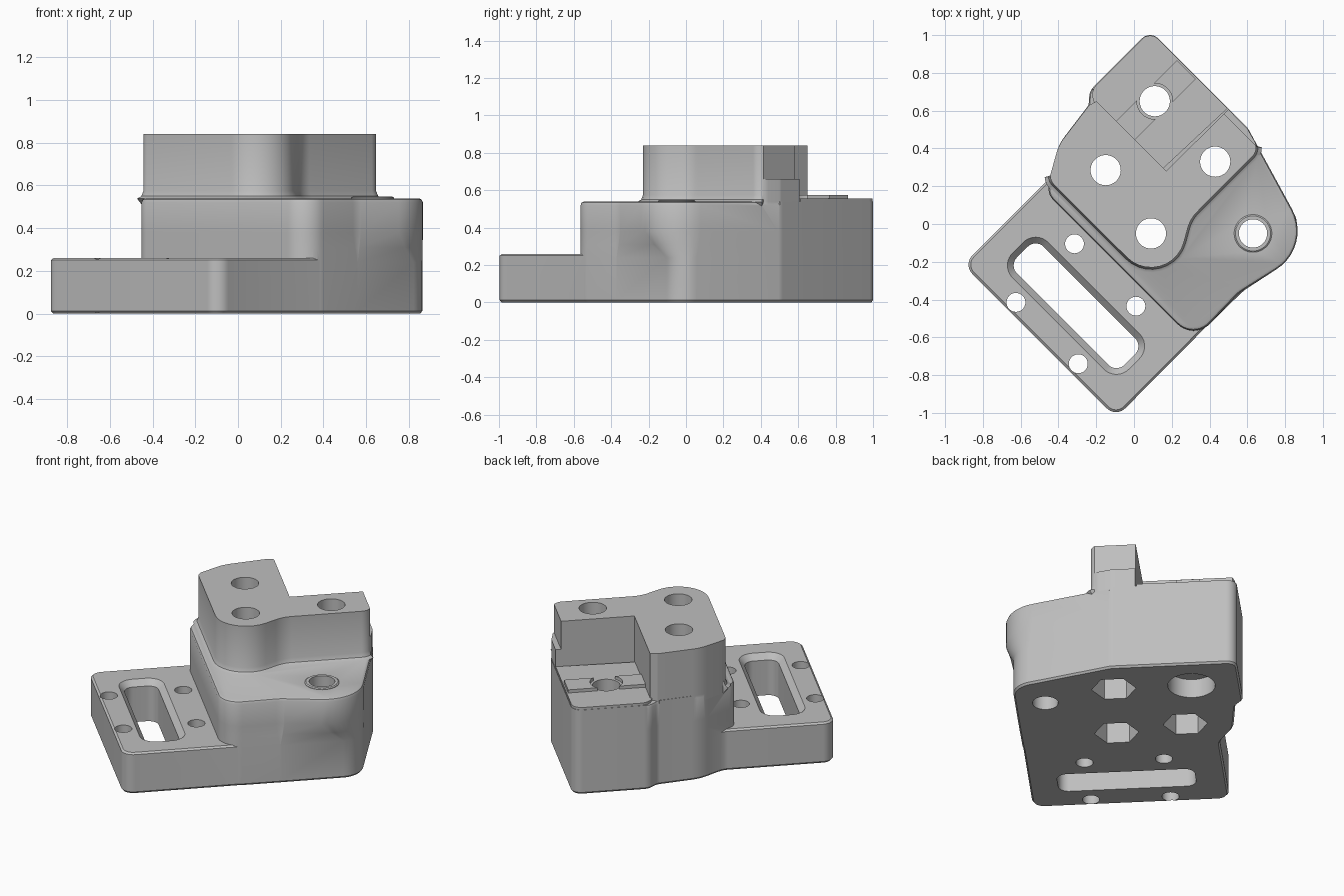
import bpy, bmesh, math
from mathutils import Vector as V

cube = bpy.data.objects.get("Cube")
if cube:
    bpy.data.objects.remove(cube, do_unlink=True)

grey = bpy.data.materials.new("plain grey")
grey.use_nodes = True
GREY = (0.52, 0.52, 0.52, 1)
grey.diffuse_color = GREY
grey.node_tree.nodes["Principled BSDF"].inputs["Base Color"].default_value = GREY


def rounded(corners, n=10):
    """Counter-clockwise outline with each (x, y, radius) corner rounded."""
    out = []
    for i, (x, y, r) in enumerate(corners):
        p = V((x, y))
        if r == 0:
            out.append(p)
            continue
        a = (V(corners[i - 1][:2]) - p).normalized()
        b = (V(corners[(i + 1) % len(corners)][:2]) - p).normalized()
        half = a.angle(b) / 2
        centre = p + (a + b).normalized() * r / math.sin(half)
        reach = r / math.tan(half)
        start, end = p + a * reach - centre, p + b * reach - centre
        sweep = start.angle_signed(end)
        for k in range(n + 1):
            t = -sweep * k / n
            c, s = math.cos(t), math.sin(t)
            out.append(centre + V((c * start.x - s * start.y, s * start.x + c * start.y)))
    return out


def offset(pts, d, rule=lambda n: True):
    """Move outline points outward by d where the rule accepts the normal."""
    out = []
    for i, p in enumerate(pts):
        t = (pts[(i + 1) % len(pts)] - pts[i - 1]).normalized()
        n = V((t.y, -t.x))
        out.append(p + n * d if rule(n) else p)
    return out


def loft(name, rings):
    """Closed solid through rings of (outline, z)."""
    bm = bmesh.new()
    loops = [[bm.verts.new((p.x, p.y, z)) for p in pts] for pts, z in rings]
    m = len(loops[0])
    for lo, hi in zip(loops, loops[1:]):
        for i in range(m):
            j = (i + 1) % m
            bm.faces.new((lo[i], lo[j], hi[j], hi[i]))
    bm.faces.new(loops[0][::-1])
    bm.faces.new(loops[-1])
    bmesh.ops.recalc_face_normals(bm, faces=bm.faces)
    me = bpy.data.meshes.new(name)
    bm.to_mesh(me)
    bm.free()
    me.materials.append(grey)
    ob = bpy.data.objects.new(name, me)
    bpy.context.collection.objects.link(ob)
    return ob


def circle(x, y, r, n=40, turn=0):
    return [V((x + r * math.cos(turn + k * math.tau / n),
               y + r * math.sin(turn + k * math.tau / n))) for k in range(n)]


def diagonal_box(x, y, half_u, half_v, r=0):
    """Rectangle with u along (1, -1) and v along (1, 1)."""
    q = math.sqrt(0.5)
    return rounded([(x + q * (u * half_u + v * half_v), y + q * (v * half_v - u * half_u), r)
                    for u, v in ((-1, -1), (1, -1), (1, 1), (-1, 1))])


def combine(target, tool, operation):
    mod = target.modifiers.new(tool.name, "BOOLEAN")
    mod.operation, mod.solver, mod.object = operation, "EXACT", tool
    bpy.ops.object.select_all(action="DESELECT")
    bpy.context.view_layer.objects.active = target
    target.select_set(True)
    bpy.ops.object.modifier_apply(modifier=mod.name)
    bpy.data.objects.remove(tool, do_unlink=True)


# Main body: straight lower flank, swelling into a round lobe higher up
back = [(.603, .507, .1), (.085, 1.025, .06), (-.235, .705, .08), (-.24, .63, .05),
        (-.40, .42, .25)]
front = [(-.46, .16, .08), (.315, -.615, .12)]
lower = rounded(front + [(.56, -.372, .2), (.896, -.034, .14)] + back)
upper = rounded(front + [(.555, -.365, .2), (.945, -.12, .24)] + back)
blend = [a.lerp(b, .6) for a, b in zip(lower, upper)]
edged = lambda n: n.y < .55
body = loft("bracket_body", [
    (offset(lower, -.01), 0), (lower, .012), (lower, .24), (blend, .31), (upper, .38),
    (upper, .52), (offset(upper, -.006, edged), .534), (offset(upper, -.018, edged), .54)])

# Slotted mounting plate
plate = rounded([(-.095, -1.025, .07), (.385, -.541, 0), (.3, -.2, 0), (-.39, .36, 0),
                 (-.45, .24, .08), (-.905, -.215, .07)])
combine(body, loft("mounting_plate", [
    (offset(plate, -.01), 0), (plate, .012), (plate, .25), (offset(plate, -.012), .26)]), "UNION")

# Raised block with a flared foot along its front
tier = rounded([(-.45, .235, .06), (.183, -.397, .18), (.298, .028, .2), (.664, .394, .07),
                (.6, .505, .06), (.5, .607, 0), (.17, .28, 0), (-.2, .65, 0),
                (-.238, .628, .01), (-.398, .42, .25)])
facing = lambda n: n.y < 0
combine(body, loft("raised_block", [
    (tier, .5), (offset(tier, .03, facing), .538), (offset(tier, .01, facing), .55),
    (tier, .575), (tier, .84)]), "UNION")

# Rear ledge, its two pads and the insert rim
ledge = rounded([(.15, .29, 0), (.495, .612, 0), (.085, 1.022, .06), (-.232, .705, .08),
                 (-.21, .64, 0)])
combine(body, loft("rear_ledge", [(ledge, .5), (ledge, .555)]), "UNION")
pads = loft("ledge_pads", [(diagonal_box(.115, .655, .07, .23), z) for z in (.53, .575)])
gap = diagonal_box(.115, .655, .2, .055)
combine(pads, loft("pad_gap", [(gap, .5), (gap, .6)]), "DIFFERENCE")
combine(pads, loft("pad_bore", [(circle(.11, .65, .095), .5), (circle(.11, .65, .095), .6)]),
        "DIFFERENCE")
combine(body, pads, "UNION")
combine(body, loft("insert_rim", [(circle(.63, -.05, .1), .5), (circle(.63, -.05, .1), .543),
                                  (circle(.63, -.05, .093), .548)]), "UNION")

# Shallow relief on the end of the raised arm
relief = diagonal_box(.63, .63, .4, .141)
combine(body, loft("arm_relief", [(relief, .66), (relief, .9)]), "DIFFERENCE")

# Chamfered slot through the plate
slot = diagonal_box(-.307, -.433, .402, .1, .06)
combine(body, loft("plate_slot", [
    (slot, -.1), (slot, .225), (offset(slot, .033), .26), (offset(slot, .033), .3)]), "DIFFERENCE")

# Through holes, nut pockets and counterbore
nut_holes = [(-.15, .285), (.09, -.05), (.43, .33)]
plate_holes = [(-.315, -.105), (.01, -.435), (-.625, -.415), (-.295, -.74)]
holes = ([(x, y, .08) for x, y in nut_holes + [(.11, .65)]] + [(.63, -.05, .075)]
         + [(x, y, .05) for x, y in plate_holes])
for x, y, r in holes:
    ring = circle(x, y, r)
    combine(body, loft("hole", [(ring, -.1), (ring, 1)]), "DIFFERENCE")
for x, y in nut_holes:
    hexagon = circle(x, y, .13, 6, math.pi * .75)
    combine(body, loft("nut_pocket", [(hexagon, -.1), (hexagon, .15)]), "DIFFERENCE")
bore = circle(.11, .65, .138)
combine(body, loft("counterbore", [(bore, -.1), (bore, .12)]), "DIFFERENCE")

bpy.ops.object.select_all(action="DESELECT")
bpy.context.view_layer.objects.active = body
body.select_set(True)
bpy.ops.object.shade_smooth_by_angle(angle=math.radians(32))
